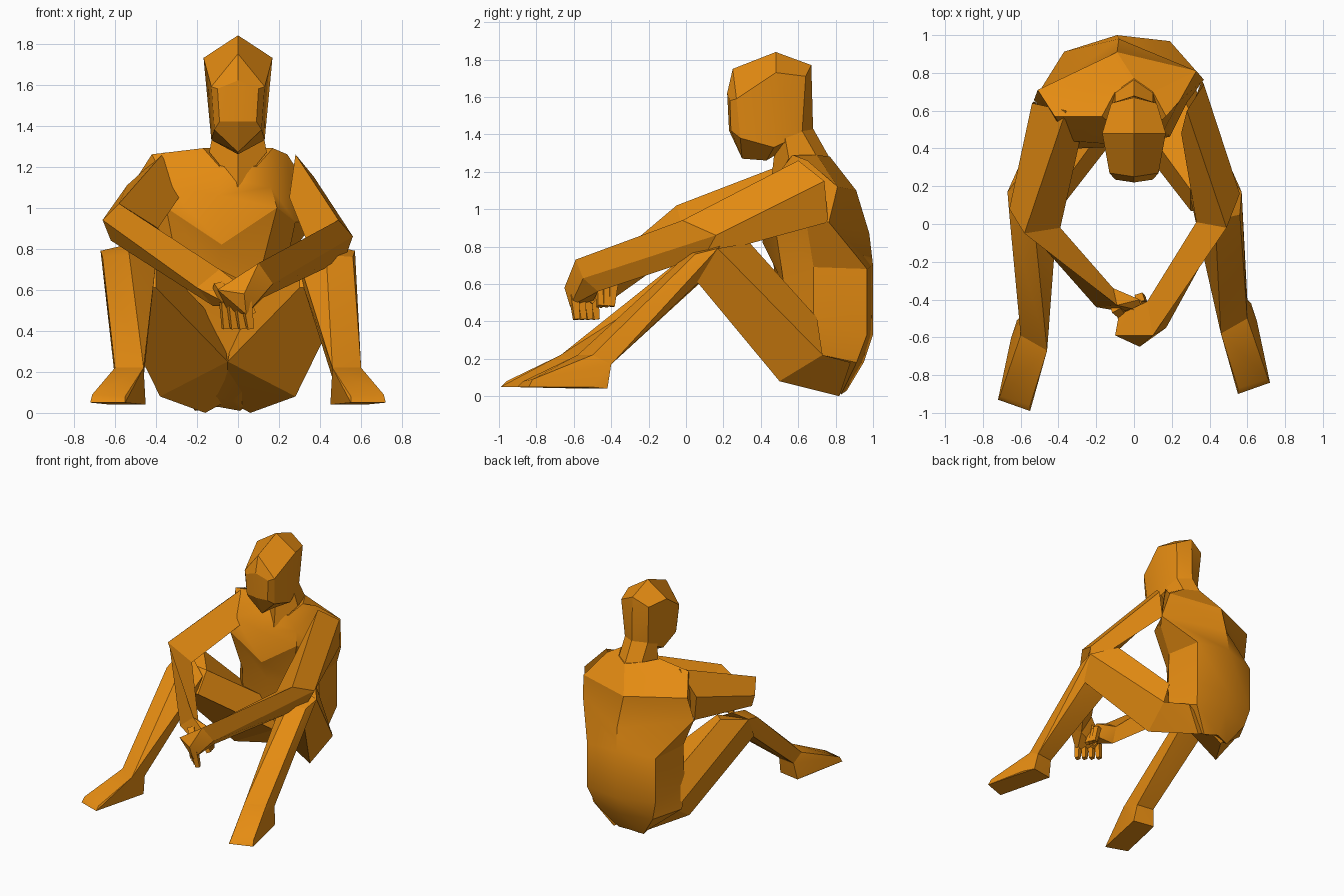
import bpy
import bmesh
import math
from mathutils import Vector

default_cube = bpy.data.objects.get("Cube")
if default_cube:
    bpy.data.objects.remove(default_cube, do_unlink=True)

# One clay colour for the whole figure
clay = bpy.data.materials.new("orange_clay")
clay.use_nodes = True
clay.diffuse_color = (0.78, 0.26, 0.006, 1)
shader = clay.node_tree.nodes["Principled BSDF"]
shader.inputs["Base Color"].default_value = clay.diffuse_color
shader.inputs["Roughness"].default_value = 0.8


def finish(name, bm):
    """Turn a bmesh into a shaded, coloured object."""
    bmesh.ops.triangulate(bm, faces=[f for f in bm.faces if len(f.verts) > 4])
    bmesh.ops.recalc_face_normals(bm, faces=bm.faces[:])
    mesh = bpy.data.meshes.new(name)
    bm.to_mesh(mesh)
    bm.free()
    mesh.materials.append(clay)
    obj = bpy.data.objects.new(name, mesh)
    bpy.context.collection.objects.link(obj)
    bpy.ops.object.select_all(action="DESELECT")
    obj.select_set(True)
    bpy.context.view_layer.objects.active = obj
    bpy.ops.object.shade_smooth_by_angle(angle=math.radians(25))
    return obj


def loft(name, rings):
    """Skin a row of rings that share a point count, and close both ends."""
    bm = bmesh.new()
    loops = [[bm.verts.new(point) for point in ring] for ring in rings]
    for low, high in zip(loops, loops[1:]):
        for i in range(len(low)):
            j = (i + 1) % len(low)
            bm.faces.new((low[i], low[j], high[j], high[i]))
    bm.faces.new(loops[0])
    bm.faces.new(loops[-1])
    return finish(name, bm)


def hull(name, points):
    """Wrap a convex skin around a few points."""
    bm = bmesh.new()
    for point in points:
        bm.verts.new(point)
    bmesh.ops.convex_hull(bm, input=bm.verts[:])
    return finish(name, bm)


def whole(half, shift=0.0, twist=0.0):
    """Complete a half ring, whose first and last points lie on the middle."""
    other = [(-x, y, z) for x, y, z in reversed(half[1:-1])]
    return [(x + shift, y + twist * x, z) for x, y, z in half + other]


def finger(name, base, tip, thick):
    """A square, slightly tapered finger."""
    base, tip = Vector(base), Vector(tip)
    along = (tip - base).normalized()
    side = along.cross(Vector((1, 0.3, 0))).normalized()
    depth = along.cross(side)
    corners = [side + depth, side - depth, -side - depth, depth - side]
    loft(name, [[base + c * thick for c in corners],
                [tip + c * thick * 0.7 for c in corners]])


# Torso, from the neck base down: front, front side, flank, back side, spine.
# Each ring is shifted and twisted a little, as the back leans to one side.
torso = [
    ([(0, .46, 1.13), (.09, .5, 1.2), (.17, .57, 1.29), (.1, .7, 1.29), (0, .77, 1.28)], 0, 0),
    ([(0, .42, 1.06), (.25, .47, 1.1), (.33, .61, 1.26), (.42, .76, 1.12), (0, .91, 1.1)], -.09, .12),
    ([(0, .41, .82), (.27, .43, 1), (.36, .6, .93), (.45, .71, .93), (0, .98, .87)], -.08, .12),
    ([(0, .49, .66), (.2, .49, .69), (.32, .65, .69), (.28, .94, .68), (0, 1, .7)], -.09, .1),
    ([(0, .53, .38), (.22, .53, .38), (.33, .65, .39), (.28, .94, .33), (0, 1, .33)], -.09, .1),
    ([(0, .56, .24), (.2, .56, .18), (.36, .71, .22), (.24, .9, .18), (0, .95, .18)], -.09, .05),
    ([(0, .74, .08), (.07, .76, .06), (.13, .79, .04), (.11, .83, .01), (0, .86, .03)], -.1, 0),
]
loft("torso", [whole(*ring) for ring in torso])

# Neck
loft("neck", [
    whole([(0, .45, 1.1), (.14, .55, 1.27), (.1, .7, 1.28), (0, .77, 1.27)]),
    whole([(0, .47, 1.28), (.12, .53, 1.38), (.1, .62, 1.42), (0, .68, 1.43)]),
])

# Head, from the face to the back: top, temple, jaw, underside
loft("head", [whole(half) for half in (
    [(0, .22, 1.62), (.1, .235, 1.58), (.09, .24, 1.42), (0, .23, 1.42)],
    [(0, .25, 1.75), (.13, .27, 1.59), (.115, .29, 1.38), (0, .3, 1.27)],
    [(0, .48, 1.84), (.168, .48, 1.73), (.13, .47, 1.33), (0, .43, 1.26)],
    [(0, .67, 1.77), (.12, .64, 1.71), (.1, .62, 1.4), (0, .68, 1.41)],
)])


# Legs: the right one is splayed wider and reaches further forward
def leg(label, side, splay, reach):
    def place(points, spread, forward):
        return [(side * (x + spread), y - forward, z) for x, y, z in points]

    hip = [(-.05, .52, .25), (.28, .5, .08), (.32, .73, .22), (.24, .7, .42), (-.02, .62, .42)]
    knee = [(.3, .07, .61), (.54, .06, .61), (.57, .17, .79), (.44, .34, .82), (.3, .18, .76)]
    loft(label + "_thigh", [place(hip, splay, 0), place(knee, splay, 0)])

    # Buttock, closing the thigh down to the sitting point
    hull(label + "_buttock", place(hip[:3] + [(.06, .82, 0), (.2, .88, .18), (-.05, .82, .06)],
                                   splay, 0))

    # Shin, with a ridge running down from the kneecap
    shin = place([(.32, .08, .61), (.53, .07, .61), (.57, .17, .79), (.44, .2, .82),
                  (.56, .05, .76), (.43, .02, .77), (.3, .13, .73)], splay, 0)
    ankle = place([(.46, -.58, .22), (.6, -.5, .22), (.46, -.42, .17), (.6, -.4, .17)], 0, reach)
    hull(label + "_shin", shin + ankle)

    # Foot, turned outwards
    sole = place([(.45, -.45, .04), (.62, -.42, .04), (.65, -.51, .05), (.55, -.9, .05),
                  (.72, -.84, .05), (.55, -.87, .08), (.71, -.82, .09)], 0, reach)
    hull(label + "_foot", ankle + sole)


leg("left", 1, 0, 0)
leg("right", -1, .1, .09)

# Arms, shoulder to wrist: outer, top, inner, bottom
left_wrist = [(.17, -.55, .63), (.1, -.59, .73), (.07, -.41, .69), (.12, -.47, .56)]
loft("left_arm", [
    [(.37, .74, 1.15), (.28, .6, 1.26), (.25, .48, 1.05), (.36, .76, .93)],
    [(.56, .16, .86), (.49, -.02, .94), (.33, .01, .85), (.52, .1, .75)],
    left_wrist,
])
right_wrist = [(-.2, -.44, .61), (-.09, -.43, .7), (-.11, -.34, .64), (-.12, -.39, .52)]
loft("right_arm", [
    [(-.54, .64, 1.11), (-.36, .6, 1.27), (-.28, .47, 1.06), (-.53, .65, .93)],
    [(-.66, .08, .94), (-.58, -.05, 1.02), (-.39, -.02, .9), (-.62, .06, .84)],
    right_wrist,
])

# Hands, crossed at the wrists and drooping
hull("left_palm", left_wrist + [(-.1, -.59, .6), (.03, -.65, .58), (.04, -.62, .48),
                                (-.08, -.48, .58), (-.05, -.5, .5)])
hull("right_palm", right_wrist + [(.03, -.4, .64), (.04, -.46, .6), (.0, -.4, .53),
                                  (-.03, -.47, .52)])
for i in range(4):
    finger(f"left_finger_{i + 1}", (.04 - .035 * i, -.6 + .035 * i, .54),
           (.06 - .04 * i, -.585 + .035 * i, .41), .022)
for i in range(3):
    finger(f"right_finger_{i + 1}", (.01 + .01 * i, -.46 + .035 * i, .6),
           (.07 - .01 * i, -.46 + .03 * i, .48), .022)
finger("left_thumb", (.05, -.47, .64), (-.07, -.42, .55), .025)
finger("right_thumb", (-.1, -.44, .62), (-.02, -.52, .5), .025)
